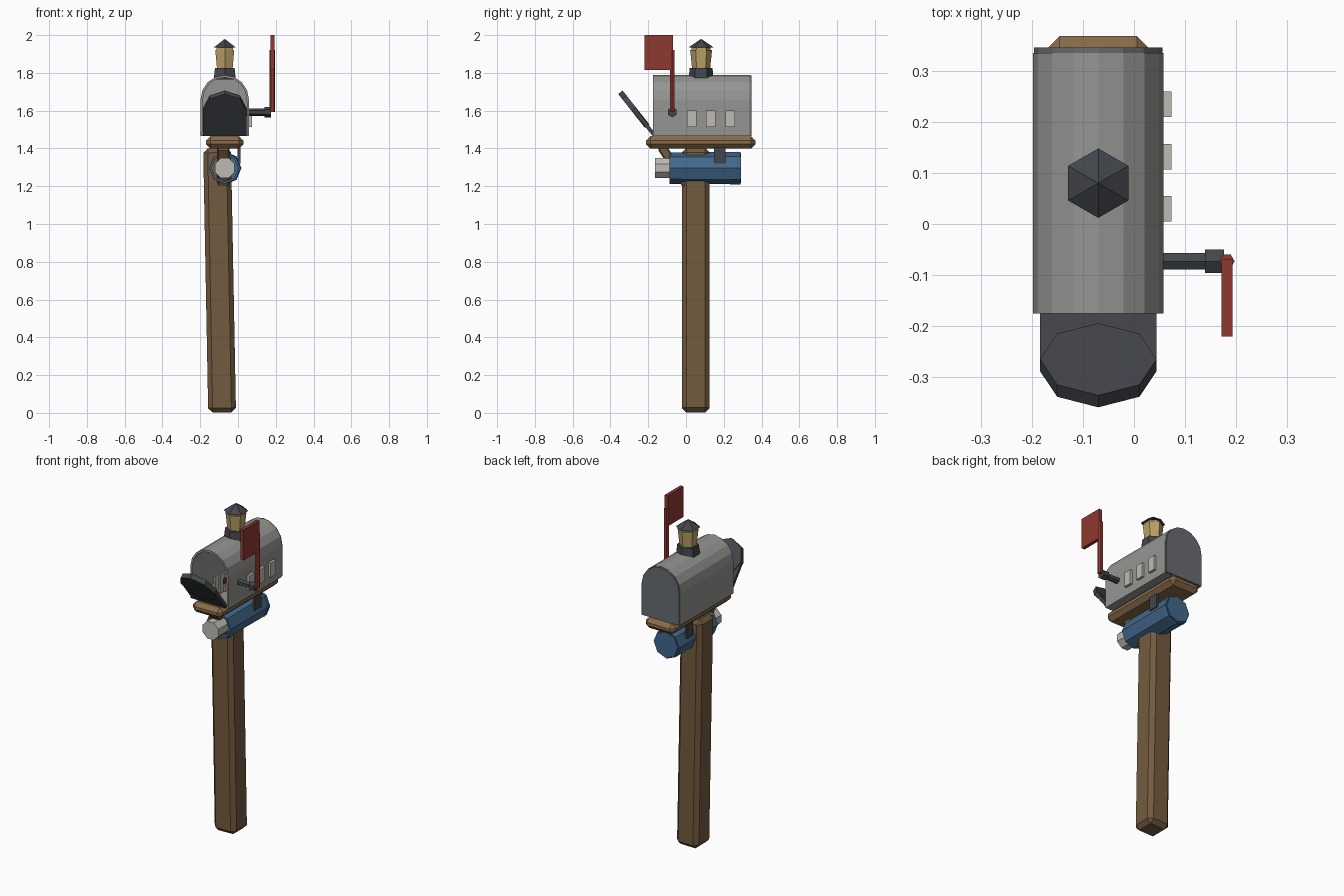
import bpy, bmesh
from math import pi, sin, cos, atan2, hypot
from mathutils import Matrix, Vector

if "Cube" in bpy.data.objects:
    bpy.data.objects.remove(bpy.data.objects["Cube"])

CX = -0.07  # centre line of box, tube and lantern


def mat(name, r, g, b):
    m = bpy.data.materials.new(name)
    m.diffuse_color = (r, g, b, 1)
    m.use_nodes = True
    m.node_tree.nodes["Principled BSDF"].inputs["Base Color"].default_value = m.diffuse_color
    return m


WOOD = mat("post_wood", 0.17, 0.105, 0.05)
PLANK = mat("shelf_wood", 0.25, 0.15, 0.07)
STEEL = mat("steel", 0.30, 0.30, 0.29)
BACK = mat("back_steel", 0.14, 0.15, 0.16)
DARK = mat("dark_metal", 0.055, 0.06, 0.07)
BLUE = mat("blue_paint", 0.055, 0.14, 0.26)
RED = mat("red_paint", 0.27, 0.04, 0.03)
GLASS = mat("amber_glass", 0.50, 0.36, 0.14)
PAPER = mat("paper", 0.52, 0.50, 0.45)


def finish(name, bm, material, bevel=0):
    bmesh.ops.recalc_face_normals(bm, faces=bm.faces)
    me = bpy.data.meshes.new(name)
    bm.to_mesh(me)
    bm.free()
    me.materials.append(material)
    ob = bpy.data.objects.new(name, me)
    bpy.context.collection.objects.link(ob)
    if bevel:
        b = ob.modifiers.new("chamfer", 'BEVEL')
        b.width, b.segments = bevel, 1
    return ob


def box(name, loc, size, material, bevel=0, rot=None):
    bm = bmesh.new()
    bmesh.ops.create_cube(bm, size=1, matrix=Matrix.Diagonal((*size, 1)))
    ob = finish(name, bm, material, bevel)
    ob.location = loc
    if rot:
        ob.rotation_euler = rot
    return ob


def prism(name, a, b, r1, r2, sides, material, spin=0, open_end=False):
    """Frustum from point a (radius r1) to point b (radius r2)."""
    a, b = Vector(a), Vector(b)
    bm = bmesh.new()
    m = (Matrix.Translation((a + b) / 2)
         @ (b - a).to_track_quat('Z', 'Y').to_matrix().to_4x4()
         @ Matrix.Rotation(spin, 4, 'Z'))
    bmesh.ops.create_cone(bm, cap_ends=True, segments=sides, radius1=r1, radius2=r2,
                          depth=(b - a).length, matrix=m)
    if open_end:
        d = (a - b).normalized()
        bm.normal_update()
        bmesh.ops.delete(bm, geom=[f for f in bm.faces if f.normal.dot(d) > 0.9],
                         context='FACES')
    return finish(name, bm, material)


def arch(name, y0, y1, half, z0, zs, material, open_front=False):
    """Flat-sided arch profile extruded along y."""
    pts = [(-half, z0), (half, z0)]
    pts += [(half * cos(pi * i / 8), zs + half * sin(pi * i / 8)) for i in range(9)]
    bm = bmesh.new()
    f, k = ([bm.verts.new((CX + x, y, z)) for x, z in pts] for y in (y0, y1))
    n = len(pts)
    for i in range(n):
        j = (i + 1) % n
        bm.faces.new((f[i], f[j], k[j], k[i]))
    bm.faces.new(k)
    if not open_front:
        bm.faces.new(f)
    return finish(name, bm, material)


def solidify(ob, t):
    s = ob.modifiers.new("wall", 'SOLIDIFY')
    s.thickness, s.offset = t, -1


# Leaning post, shelf and diagonal brace
box("post", (-0.0975, 0.052, 0.702), (0.147, 0.147, 1.40), WOOD, 0.024, (0, -0.019, 0))
box("shelf", (CX, 0.078, 1.432), (0.20, 0.58, 0.066), PLANK, 0.024)
brace_a, brace_b = Vector((CX, -0.13, 1.41)), Vector((-0.085, 0.01, 1.20))
d = brace_a - brace_b
box("brace", (brace_a + brace_b) / 2, (0.065, 0.05, d.length), WOOD, 0.008,
    (atan2(-d.y, d.z), 0, 0))

# Hollow mailbox with back panel
solidify(arch("mailbox_body", -0.175, 0.335, 0.128, 1.465, 1.66, STEEL, True), 0.012)
arch("back_panel", 0.332, 0.346, 0.126, 1.466, 1.66, BACK)

# Open door, hinged at the bottom front edge
up = Vector((0, -0.62, 0.785))
out = Vector((0, -0.785, -0.62))
hinge = Vector((CX, -0.17, 1.473))
tilt = atan2(0.62, 0.785)
box("door_panel", hinge + up * 0.085, (0.228, 0.02, 0.17), DARK, 0, (tilt, 0, 0))
c = hinge + up * 0.172
prism("door_disc", c - out * 0.015, c + out * 0.015, 0.114, 0.114, 8, DARK)

# Letters inside the box
for i in range(3):
    box("letter", (CX - 0.03 + 0.02 * i, 0.02 + 0.02 * i, 1.53 + 0.006 * i),
        (0.01, 0.2, 0.11), PAPER, 0, (0, 0.1 * (i - 1), 0))
box("letter_seal", (CX + 0.017, -0.05, 1.56), (0.006, 0.03, 0.03), RED)

# Number plates on the right side
for y in (0.03, 0.132, 0.235):
    box("side_plate", (0.0635, y, 1.558), (0.02, 0.05, 0.088), PAPER)

# Raised flag on its axle
fy, fz = -0.073, 1.592
prism("flag_axle", (0.04, fy, fz), (0.15, fy, fz), 0.019, 0.019, 6, DARK)
prism("flag_hub", (0.139, fy, fz), (0.176, fy, fz), 0.027, 0.027, 6, DARK)
prism("flag_arm", (0.182, fy, fz), (0.182, fy, 1.92), 0.015, 0.015, 6, RED, pi / 6)
box("flag_panel", (0.182, -0.145, 1.907), (0.021, 0.15, 0.186), RED)

# Newspaper tube, rolled paper and hanging straps
tz = 1.296
solidify(prism("paper_tube", (CX, -0.088, tz), (CX, 0.288, tz), 0.083, 0.086, 8, BLUE,
               0, True), 0.012)
prism("tube_end_rim", (CX, 0.27, tz), (CX, 0.292, tz), 0.088, 0.078, 8, BLUE)
prism("rolled_paper", (CX, -0.165, tz), (CX, 0.20, tz), 0.057, 0.057, 8, PAPER, pi / 8)
for s in (-1, 1):
    box("tube_strap", (CX + s * 0.075, 0.178, 1.365), (0.014, 0.06, 0.09), DARK)

# Roof lantern
ly = 0.08
for name, z0, z1, r0, r1, m in (("lantern_base", 1.765, 1.827, 0.067, 0.060, DARK),
                                ("lantern_glass", 1.825, 1.922, 0.048, 0.058, GLASS),
                                ("lantern_neck", 1.918, 1.937, 0.050, 0.050, GLASS),
                                ("lantern_roof", 1.934, 1.980, 0.068, 0.0, DARK)):
    prism(name, (CX, ly, z0), (CX, ly, z1), r0, r1, 6, m, 0)

# Point the lantern corners along y
for ob in bpy.data.objects:
    if ob.name.startswith("lantern"):
        ys = [v.co.y for v in ob.data.vertices]
        xs = [v.co.x for v in ob.data.vertices]
        if max(ys) - min(ys) < max(xs) - min(xs):
            piv = Vector((CX, ly, 0))
            ob.data.transform(Matrix.Translation(piv) @ Matrix.Rotation(pi / 6, 4, 'Z')
                              @ Matrix.Translation(-piv))
